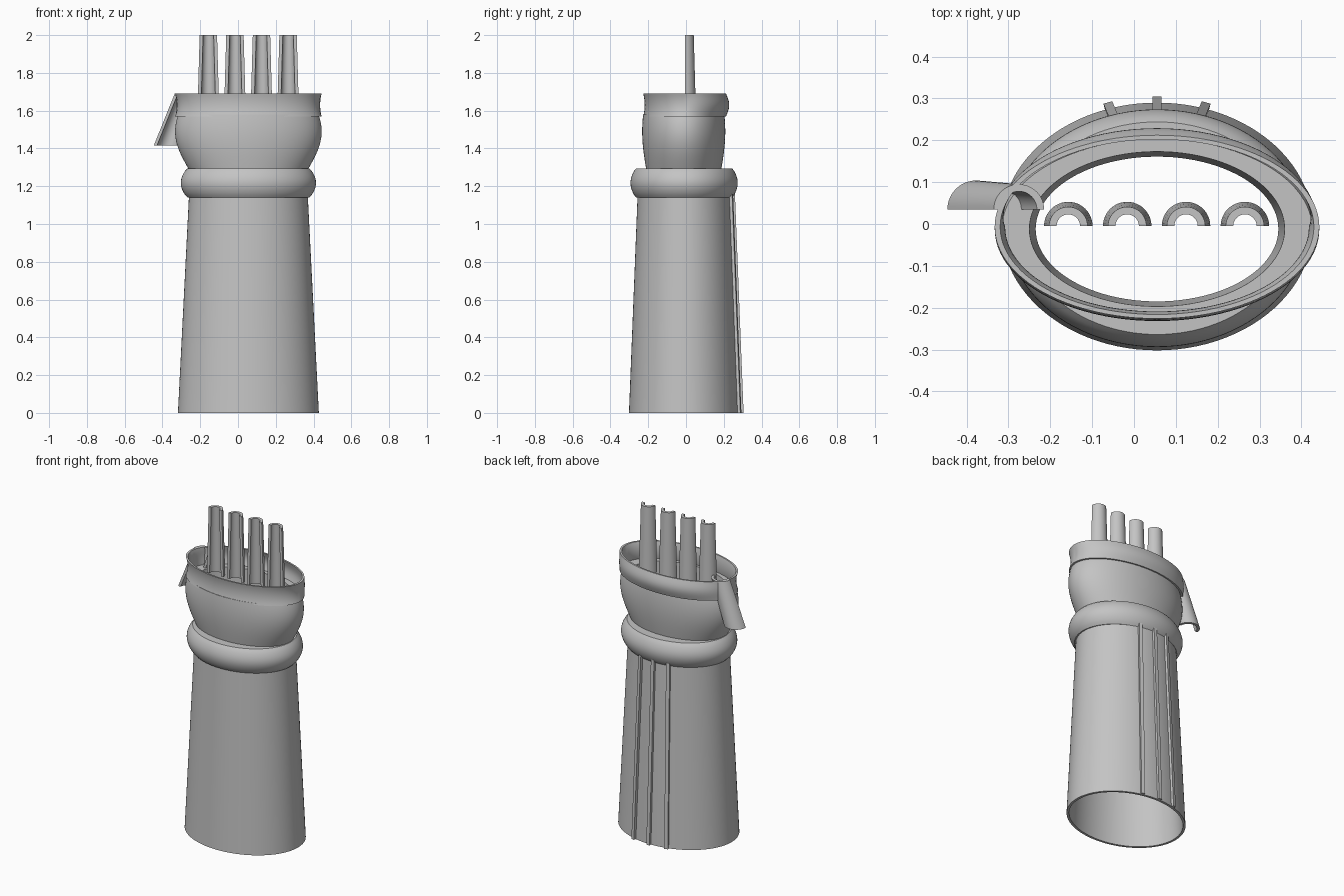
import bpy, bmesh, math
from mathutils import Vector

cube = bpy.data.objects.get("Cube")
if cube:
    bpy.data.objects.remove(cube, do_unlink=True)

CX, CY = 0.055, -0.006   # axis of the gauntlet
GREY = (0.55, 0.55, 0.55, 1.0)
metal = bpy.data.materials.new("plain grey metal")
metal.use_nodes = True
metal.diffuse_color = GREY
metal.node_tree.nodes["Principled BSDF"].inputs["Base Color"].default_value = GREY


def finish(name, bm):
    """Turn a bmesh into a smooth object with sharp edges kept."""
    bmesh.ops.recalc_face_normals(bm, faces=bm.faces)
    mesh = bpy.data.meshes.new(name)
    bm.to_mesh(mesh)
    bm.free()
    mesh.materials.append(metal)
    obj = bpy.data.objects.new(name, mesh)
    bpy.context.collection.objects.link(obj)
    bpy.ops.object.select_all(action='DESELECT')
    obj.select_set(True)
    bpy.context.view_layer.objects.active = obj
    bpy.ops.object.shade_smooth_by_angle(angle=math.radians(35))
    return obj


def elliptic_shell(name, profile, back_bulge=0.0, cy=CY, n=96):
    """Sweep a closed (z, rx, ry, bulge weight) profile around an ellipse."""
    bm = bmesh.new()
    loops = []
    for i in range(n):
        a = math.tau * i / n
        push = back_bulge * max(0.0, math.sin(a)) ** 0.6
        loops.append([bm.verts.new((CX + (rx + push * w) * math.cos(a),
                                    cy + (ry + push * w) * math.sin(a), z))
                      for z, rx, ry, w in profile])
    m = len(profile)
    for i in range(n):
        p, q = loops[i], loops[(i + 1) % n]
        for j in range(m):
            k = (j + 1) % m
            bm.faces.new((p[j], q[j], q[k], p[k]))
    return finish(name, bm)


def half_pipe(name, base, top, base_r, top_r, n=24):
    """Tapered half tube, open to the front, with level ends."""
    bm = bmesh.new()
    rows = []
    for centre, radii in ((base, base_r), (top, top_r)):
        for r in radii:
            rows.append([bm.verts.new(Vector(centre) + Vector(
                (r * math.cos(math.pi * i / n), r * math.sin(math.pi * i / n), 0)))
                for i in range(n + 1)])
    outer_b, inner_b, outer_t, inner_t = rows
    ring = (outer_b, outer_t, inner_t, inner_b)
    for s in range(4):
        p, q = ring[s], ring[(s + 1) % 4]
        for i in range(n):
            bm.faces.new((p[i], p[i + 1], q[i + 1], q[i]))
    for i in (0, n):
        bm.faces.new([r[i] for r in ring])
    return finish(name, bm)


# Long flared cuff, open at both ends
elliptic_shell("forearm_cuff", [
    (0, 0.373, 0.296, 0), (1.16, 0.314, 0.25, 0),
    (1.16, 0.299, 0.235, 0), (0, 0.358, 0.281, 0)])

# Rounded wrist ring
wrist = [(1.14, 0.300, 0.20, 0)]
for i in range(13):
    t = i / 12
    b = math.sin(math.pi * t) ** 0.8
    wrist.append((1.14 + 0.155 * t, 0.322 + 0.036 * b, 0.254 + 0.03 * b, 0))
wrist.append((1.295, 0.300, 0.185, 0))
elliptic_shell("wrist_ring", wrist, cy=-0.01)

# Bulging hand body with a ledge around the opening
hand = [(1.285, 0.29, 0.173, 0)]
for i in range(15):
    t = i / 14
    b = math.sin(math.pi * 0.72 * t) / math.sin(math.pi * 0.72)
    peak = math.sin(math.pi * min(1, 0.72 * t))
    hand.append((1.285 + 0.295 * t, 0.313 + 0.075 * peak,
                 0.198 + 0.022 * peak, 0))
hand.append((1.58, 0.305, 0.185, 0))
elliptic_shell("hand_body", hand, cy=-0.012)

# Knuckle band: concave at the front, rolled outward at the back
band = []
for i in range(11):
    t = i / 10
    flare = 0.012 * (2 * t - 1) ** 2
    band.append((1.57 + 0.12 * t, 0.376 + flare, 0.212 + flare * 0.6,
                 math.sin(math.pi * t)))
band += [(z, rx - 0.013, ry - 0.01, w) for z, rx, ry, w in reversed(band)]
elliptic_shell("knuckle_band", band, back_bulge=0.024, cy=-0.007)

# Four finger guards
for i in range(4):
    x = -0.157 + 0.1407 * i
    half_pipe(f"finger_guard_{i + 1}", (x, -0.005, 1.58), (x, -0.005, 2.0),
              (0.058, 0.040), (0.046, 0.028))

# Slanted thumb guard on the right side
half_pipe("thumb_guard", (-0.377, 0.035, 1.415), (-0.275, 0.035, 1.69),
          (0.069, 0.052), (0.06, 0.043))

# Three raised ribs following the back of the cuff
for i, side in enumerate((-1, 0, 1)):
    a = math.pi / 2 - side * 0.31
    bm = bmesh.new()
    bmesh.ops.create_cube(bm, size=1)
    for v in bm.verts:
        up = v.co.z > 0
        rx, ry = (0.314, 0.25) if up else (0.373, 0.296)
        pos = Vector((rx * math.cos(a), ry * math.sin(a), 0))
        out = Vector((math.cos(a) / rx, math.sin(a) / ry, 0)).normalized()
        along = Vector((out.y, -out.x, 0))
        depth = 0.015 if v.co.y > 0 else -0.012
        v.co = (Vector((CX, CY, 1.16 if up else 0)) + pos
                + out * depth + along * v.co.x * 0.022)
    finish(f"cuff_rib_{i + 1}", bm)
